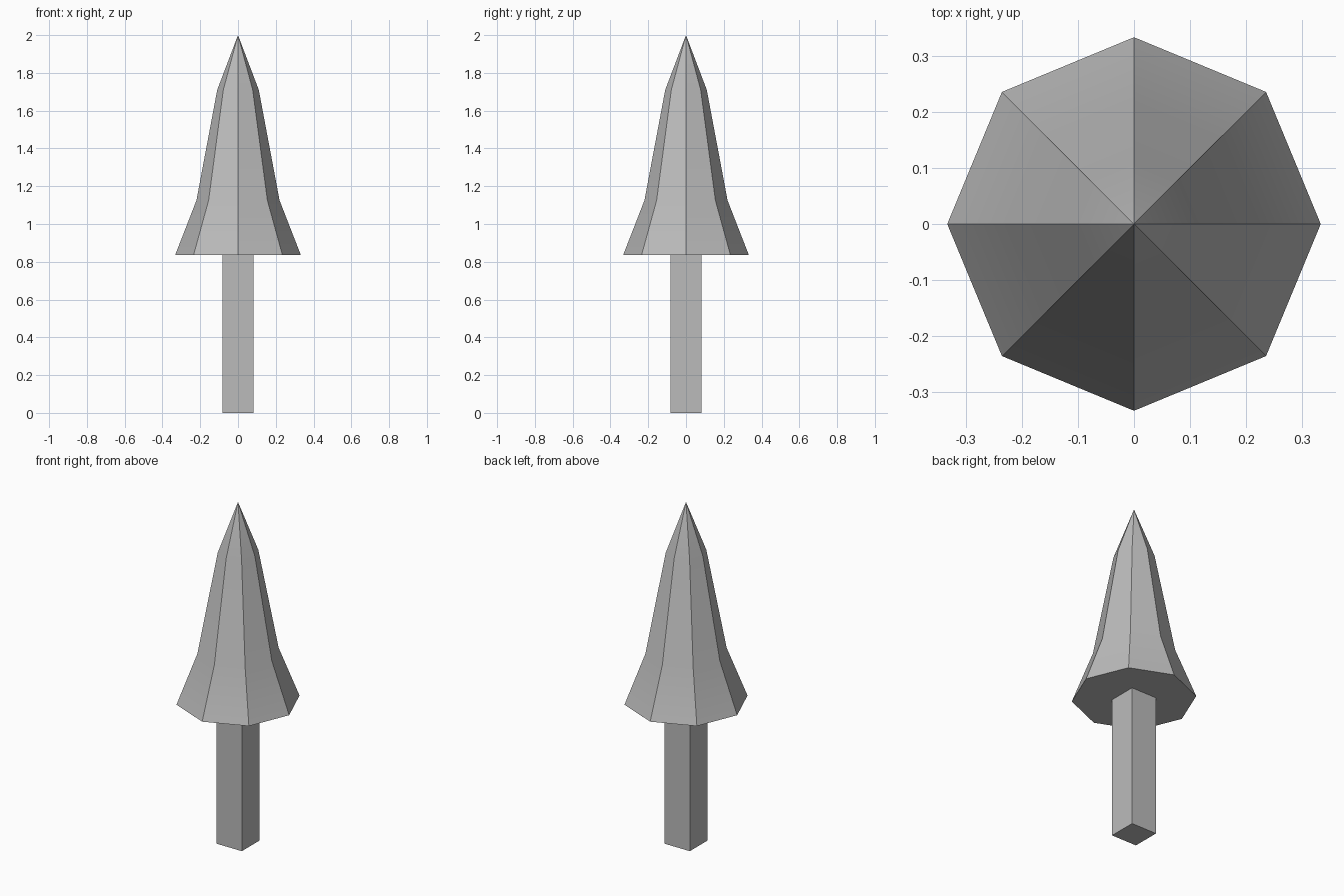
import bpy
import bmesh
import math

# Remove the default cube
cube = bpy.data.objects.get("Cube")
if cube:
    bpy.data.objects.remove(cube, do_unlink=True)

# One plain grey for the whole tree
GREY = (0.5, 0.5, 0.5, 1.0)
grey = bpy.data.materials.new("plain_grey")
grey.use_nodes = True
grey.diffuse_color = GREY
grey.node_tree.nodes["Principled BSDF"].inputs["Base Color"].default_value = GREY


def add_object(name, bm):
    bmesh.ops.recalc_face_normals(bm, faces=bm.faces)
    mesh = bpy.data.meshes.new(name)
    bm.to_mesh(mesh)
    bm.free()
    mesh.materials.append(grey)
    obj = bpy.data.objects.new(name, mesh)
    bpy.context.collection.objects.link(obj)
    return obj


# Foliage: eight-sided flared skirt, tapering body and pointed tip
SIDES = 8
BOTTOM = 0.835
profile = [(0.333, BOTTOM), (0.22, 1.125), (0.11, 1.71)]
bm = bmesh.new()
rings = []
for radius, z in profile:
    angles = [math.tau * i / SIDES for i in range(SIDES)]
    rings.append([bm.verts.new((radius * math.cos(a), radius * math.sin(a), z))
                  for a in angles])
tip = bm.verts.new((0, 0, 2))
bm.faces.new(rings[0])
for i in range(SIDES):
    j = (i + 1) % SIDES
    for low, high in zip(rings, rings[1:]):
        bm.faces.new((low[i], low[j], high[j], high[i]))
    bm.faces.new((rings[-1][i], rings[-1][j], tip))
foliage = add_object("foliage", bm)

# Bands blend softly up each side while the eight ridges stay sharp
bpy.ops.object.select_all(action="DESELECT")
foliage.select_set(True)
bpy.context.view_layer.objects.active = foliage
bpy.ops.object.shade_smooth_by_angle(angle=math.radians(25))

# Trunk: square post from the ground to the underside of the foliage
WIDTH = 0.166
bm = bmesh.new()
bmesh.ops.create_cube(bm, size=1)
bmesh.ops.scale(bm, vec=(WIDTH, WIDTH, BOTTOM), verts=bm.verts)
bmesh.ops.translate(bm, vec=(0, 0, BOTTOM / 2), verts=bm.verts)
add_object("trunk", bm)
